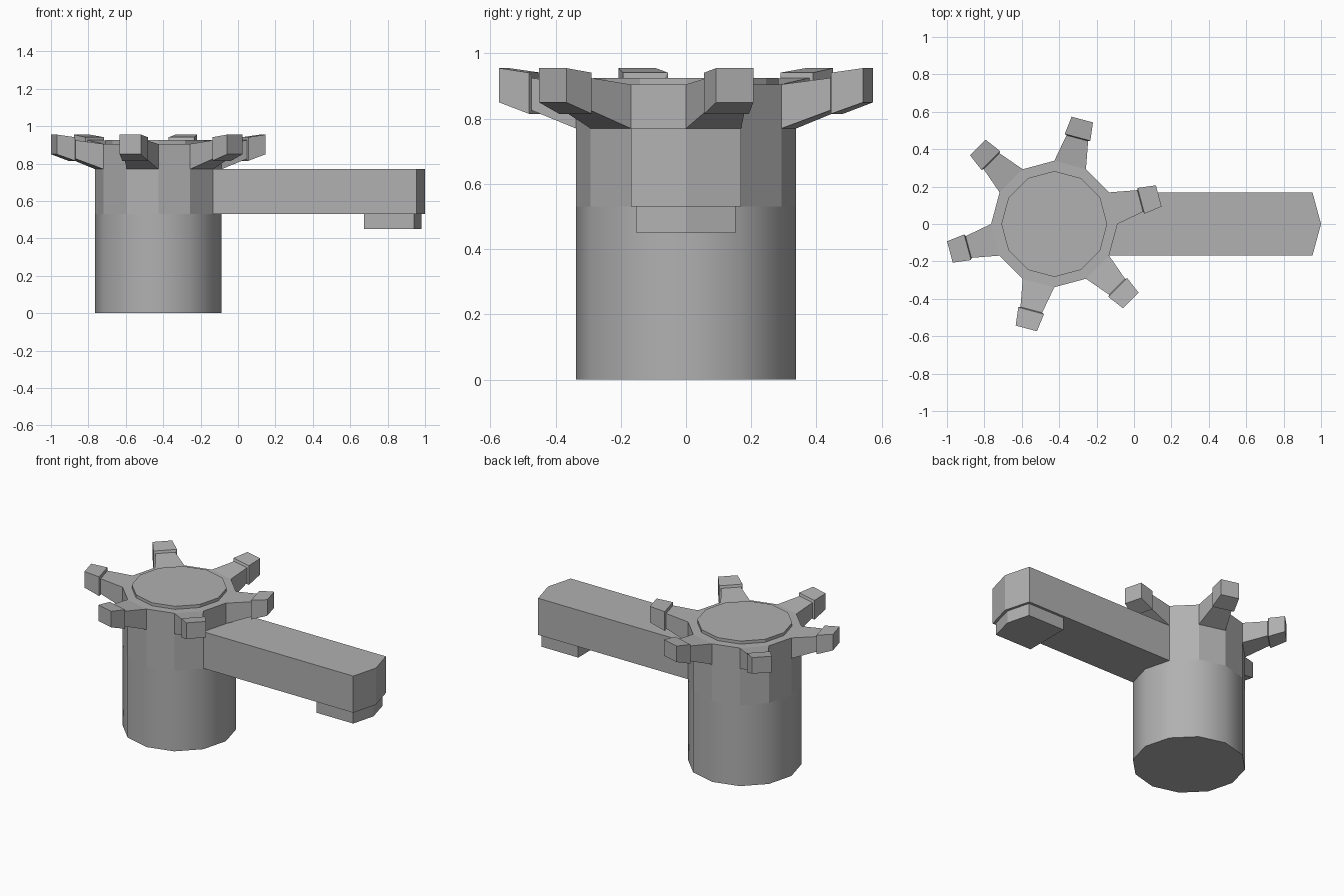
import bpy
import bmesh
from math import cos, sin, pi, radians

if "Cube" in bpy.data.objects:
    bpy.data.objects.remove(bpy.data.objects["Cube"])

CX, R = -0.426, 0.338      # body axis and radius
SIDES = 12

# Mid-grey metal
grey = bpy.data.materials.new("grey_metal")
grey.diffuse_color = (0.44, 0.44, 0.44, 1)
grey.use_nodes = True
grey.node_tree.nodes["Principled BSDF"].inputs["Base Color"].default_value = grey.diffuse_color


def loft(name, rings, smooth_bands=(), cap_start=True, cap_end=True):
    """Skin a list of equal-length point rings into one object."""
    bm = bmesh.new()
    rows = [[bm.verts.new(p) for p in ring] for ring in rings]
    n = len(rows[0])
    smooth = []
    for k in range(len(rows) - 1):
        for i in range(n):
            j = (i + 1) % n
            f = bm.faces.new((rows[k][i], rows[k][j], rows[k + 1][j], rows[k + 1][i]))
            if k in smooth_bands:
                smooth.append(f)
    if cap_start:
        bm.faces.new(rows[0][::-1])
    if cap_end:
        bm.faces.new(rows[-1])
    bmesh.ops.recalc_face_normals(bm, faces=bm.faces[:])
    for f in bm.faces:
        f.smooth = f in smooth
    mesh = bpy.data.meshes.new(name)
    bm.to_mesh(mesh)
    bm.free()
    mesh.materials.append(grey)
    obj = bpy.data.objects.new(name, mesh)
    bpy.context.collection.objects.link(obj)
    return obj


def circle(r, z):
    return [(CX + r * cos(2 * pi * i / SIDES), r * sin(2 * pi * i / SIDES), z)
            for i in range(SIDES)]


def prism(name, outline, z0, z1):
    return loft(name, [[(x, y, z) for x, y in outline] for z in (z0, z1)])


# Tap body: smooth lower column, faceted collar and raised top disc
loft("tap_body", [circle(R, 0), circle(R, 0.53), circle(R, 0.77),
                  circle(R, 0.905), circle(0.283, 0.905), circle(0.283, 0.925)],
     smooth_bands=(0,))

# Spout with a shallow pointed end
prism("spout", [(-0.3, -0.169), (0.954, -0.169), (1.0, 0), (0.954, 0.169), (-0.3, 0.169)],
      0.53, 0.77)

# Outlet under the spout tip
prism("outlet", [(0.675, -0.152), (0.942, -0.152), (0.982, 0), (0.942, 0.152), (0.675, 0.152)],
      0.449, 0.53)

# Handle spokes grow from every second collar face and end in a wider grip
# Each section: distance, half width, bottom z, top z
SECTIONS = [(R * cos(pi / SIDES), R * sin(pi / SIDES), 0.77, 0.905),
            (0.475, 0.06, 0.826, 0.925),
            (0.48, 0.071, 0.815, 0.941),
            (0.578, 0.059, 0.85, 0.955)]
for s in range(6):
    a = radians(15 + 60 * s)
    rings = []
    for d, w, lo, hi in SECTIONS:
        rings.append([(CX + d * cos(a) - t * sin(a), d * sin(a) + t * cos(a), z)
                      for t, z in ((-w, lo), (w, lo), (w, hi), (-w, hi))])
    loft(f"handle_spoke_{s + 1}", rings, cap_start=False)
